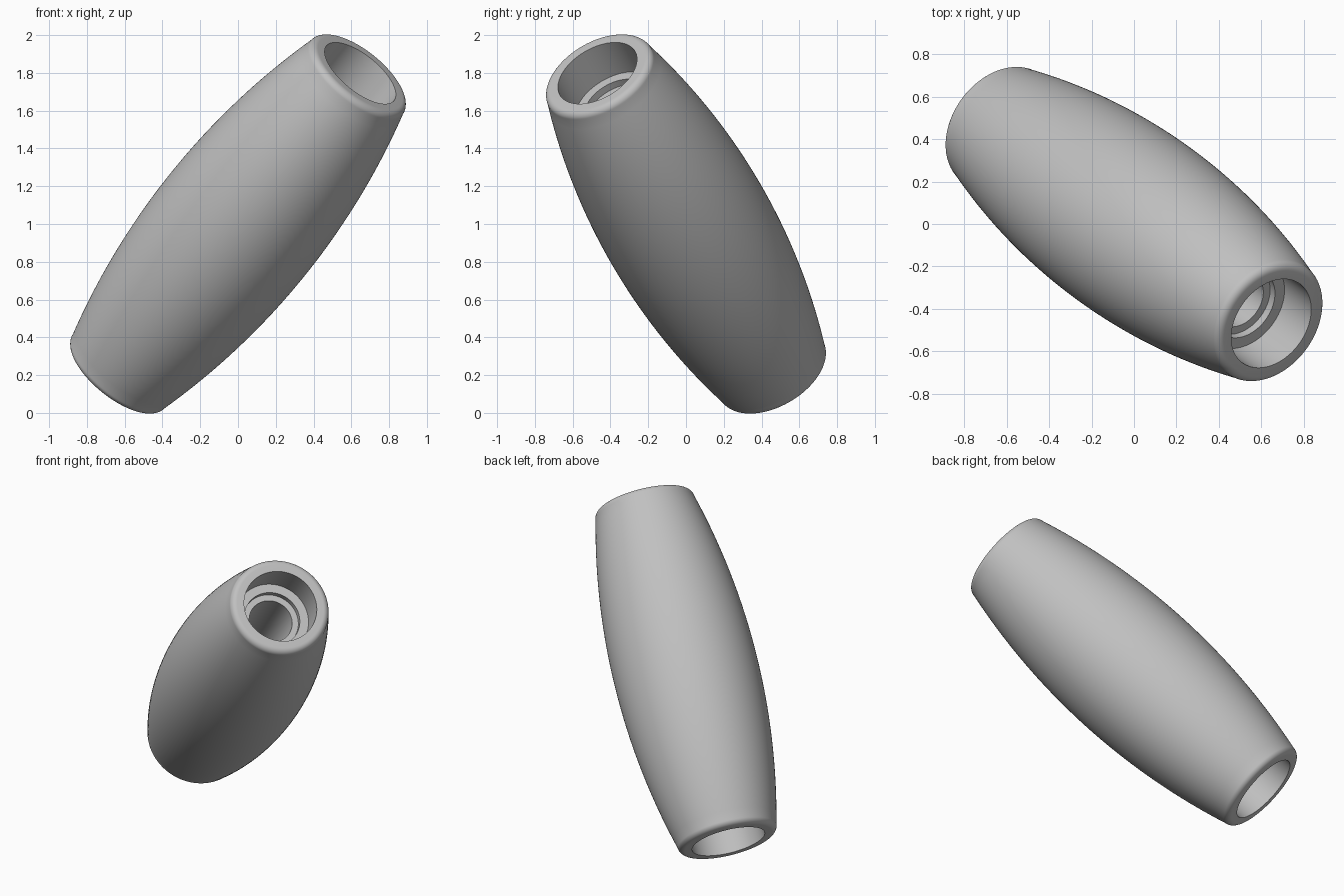
import bpy
import bmesh
import math
from mathutils import Vector, Matrix

cube = bpy.data.objects.get("Cube")
if cube:
    bpy.data.objects.remove(cube, do_unlink=True)

HALF = 1.13          # half length along the axis
END_R, MID_R = 0.303, 0.447
FILLET = 0.04
SEGMENTS = 128

grey = bpy.data.materials.new("plain_grey")
grey.use_nodes = True
colour = (0.53, 0.53, 0.53, 1)
grey.diffuse_color = colour
grey.node_tree.nodes["Principled BSDF"].inputs["Base Color"].default_value = colour

# Upper half of the barrel curve, a circular arc from the waist to the rim
sag = MID_R - END_R
arc_r = (HALF ** 2 + sag ** 2) / (2 * sag)
barrel = []
for i in range(21):
    z = (HALF - FILLET) * i / 20
    barrel.append((MID_R - arc_r + math.sqrt(arc_r ** 2 - z ** 2), z))

# Rounded rim
edge = barrel[-1][0]
for i in range(1, 9):
    a = math.radians(90) * i / 8
    barrel.append((edge - FILLET + FILLET * math.cos(a),
                   HALF - FILLET + FILLET * math.sin(a)))

# Stepped bore: wide socket, shoulder, shallow seat, narrow hole
bore = [(0.23, HALF), (0.23, HALF - 0.22), (0.175, HALF - 0.22),
        (0.175, HALF - 0.26), (0.136, HALF - 0.26)]
upper = barrel + bore
lower = [(r, -z) for r, z in reversed(upper) if z > 0]
profile = upper + lower

# Revolve the closed profile about its axis
bm = bmesh.new()
verts = [bm.verts.new((r, 0, z)) for r, z in profile]
edges = [bm.edges.new((verts[i - 1], verts[i])) for i in range(len(verts))]
bmesh.ops.spin(bm, geom=verts + edges, cent=(0, 0, 0), axis=(0, 0, 1),
               angle=math.tau, steps=SEGMENTS, use_duplicate=False)
bmesh.ops.remove_doubles(bm, verts=bm.verts[:], dist=0.0005)
bmesh.ops.recalc_face_normals(bm, faces=bm.faces[:])

# Tilt the axis and lift to the ground
axis = Vector((0.573, -0.415, 0.707))
tilt = axis.to_track_quat('Z', 'Y').to_matrix().to_4x4()
bm.transform(Matrix.Translation((0, 0, 1)) @ tilt)

mesh = bpy.data.meshes.new("barrel_grip")
bm.to_mesh(mesh)
bm.free()
mesh.materials.append(grey)
grip = bpy.data.objects.new("barrel_grip", mesh)
bpy.context.collection.objects.link(grip)
bpy.context.view_layer.objects.active = grip
grip.select_set(True)
bpy.ops.object.shade_smooth_by_angle(angle=math.radians(30))
